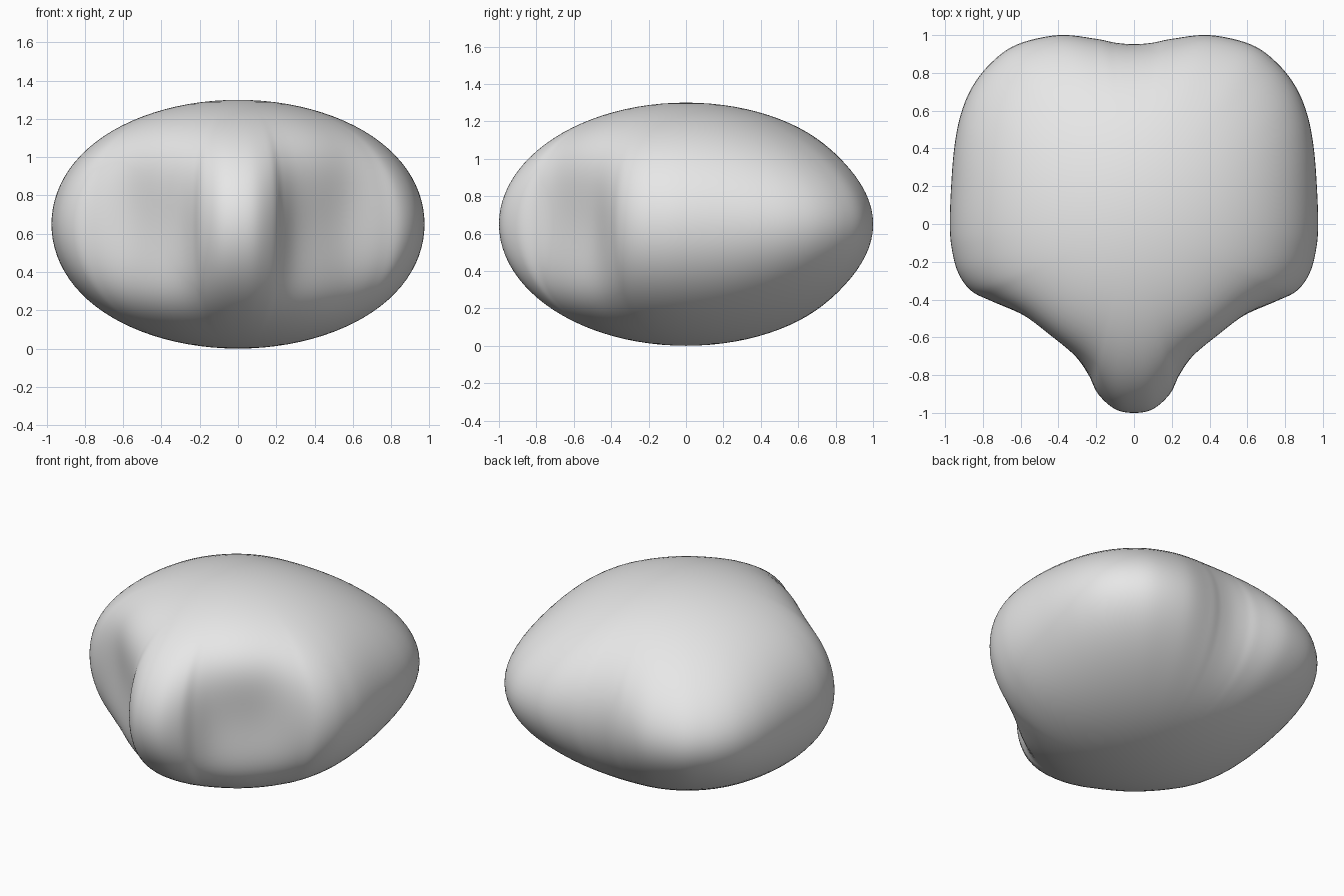
import bpy
import bmesh
import math
from mathutils import Vector

old = bpy.data.objects.get("Cube")
if old:
    bpy.data.objects.remove(old, do_unlink=True)

HALF_HEIGHT = 0.65
RINGS = 48
STEPS = 6
BLEND = 3.5   # how tightly the lobes hug the widest level

# Half of the lobed outline, from the front tip round to the back notch
half = [(0, -1), (0.1, -0.98), (0.19, -0.9), (0.24, -0.8), (0.31, -0.7),
        (0.42, -0.6), (0.57, -0.49), (0.75, -0.41), (0.86, -0.355),
        (0.93, -0.26), (0.965, -0.13), (0.975, 0), (0.968, 0.2),
        (0.952, 0.4), (0.92, 0.57), (0.86, 0.72), (0.76, 0.85),
        (0.62, 0.95), (0.4, 1), (0.2, 0.98), (0.1, 0.96), (0, 0.952)]
outline = [Vector(p) for p in half] + [Vector((-x, y)) for x, y in half[-2:0:-1]]


def smooth_loop(points, steps):
    """Closed Catmull-Rom curve through the points."""
    result = []
    n = len(points)
    for i in range(n):
        a, b, c, d = (points[(i + k) % n] for k in (-1, 0, 1, 2))
        for j in range(steps):
            t = j / steps
            result.append(b + 0.5 * t * ((c - a) + t * ((2 * a - 5 * b + 4 * c - d)
                          + t * (3 * (b - c) + d - a))))
    return result


def make_material(name, colour):
    mat = bpy.data.materials.new(name)
    mat.use_nodes = True
    mat.diffuse_color = colour
    mat.node_tree.nodes["Principled BSDF"].inputs["Base Color"].default_value = colour
    return mat


# Lobed body: round near the poles, lobed around the middle
loop = smooth_loop(outline, STEPS)
bm = bmesh.new()
rings = []
for r in range(1, RINGS):
    angle = math.pi * r / RINGS
    s = math.sin(angle)
    z = HALF_HEIGHT * (1 - math.cos(angle))
    ring = []
    for p in loop:
        radius = s * (1 + (p.length - 1) * s ** BLEND)
        ring.append(bm.verts.new((*(p.normalized() * radius), z)))
    rings.append(ring)

count = len(loop)
bottom = bm.verts.new((0, 0, 0))
top = bm.verts.new((0, 0, 2 * HALF_HEIGHT))
for i in range(count):
    j = (i + 1) % count
    bm.faces.new((bottom, rings[0][j], rings[0][i]))
    bm.faces.new((top, rings[-1][i], rings[-1][j]))
    for low, high in zip(rings, rings[1:]):
        bm.faces.new((low[i], low[j], high[j], high[i]))
bmesh.ops.recalc_face_normals(bm, faces=bm.faces)
for face in bm.faces:
    face.smooth = True

mesh = bpy.data.meshes.new("lobed_body")
bm.to_mesh(mesh)
bm.free()
mesh.materials.append(make_material("light grey", (0.8, 0.8, 0.8, 1)))
body = bpy.data.objects.new("lobed_body", mesh)
bpy.context.collection.objects.link(body)
